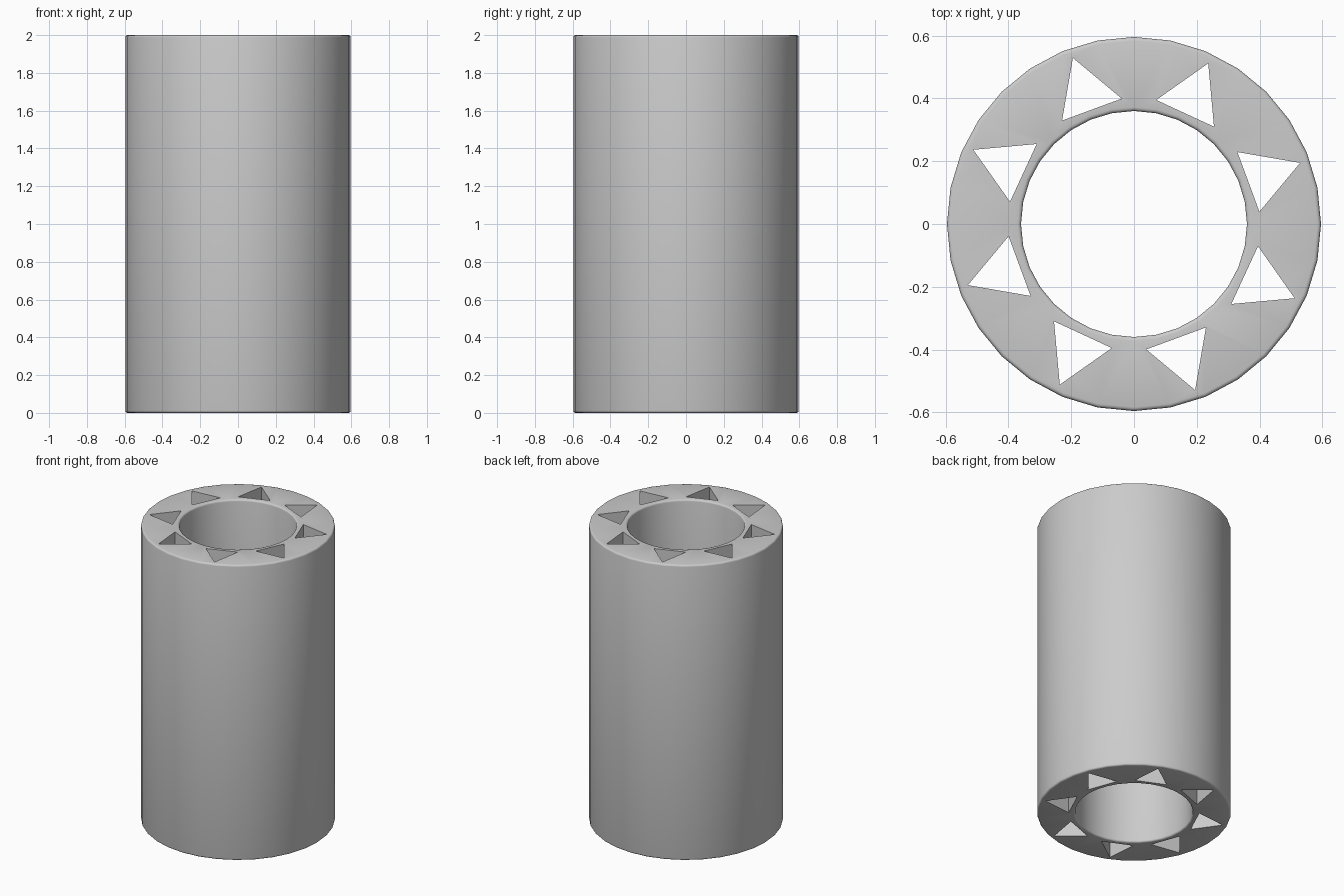
import bpy, bmesh
from math import sin, cos, pi, radians

cube = bpy.data.objects.get("Cube")
if cube:
    bpy.data.objects.remove(cube)

HEIGHT, OUTER, INNER, ROUND = 2.0, 0.596, 0.36, 0.012
SIDES, HOLES = 32, 8


def new_object(name, bm):
    bmesh.ops.recalc_face_normals(bm, faces=bm.faces)
    mesh = bpy.data.meshes.new(name)
    bm.to_mesh(mesh)
    bm.free()
    obj = bpy.data.objects.new(name, mesh)
    bpy.context.collection.objects.link(obj)
    return obj


# Wall cross-section: a tall rectangle with softly rounded corners
corners = [(OUTER - ROUND, HEIGHT - ROUND), (INNER + ROUND, HEIGHT - ROUND),
           (INNER + ROUND, ROUND), (OUTER - ROUND, ROUND)]
section = []
for i, (r, z) in enumerate(corners):
    for step in range(4):
        a = i * pi / 2 + step * pi / 6
        section.append((r + ROUND * cos(a), z + ROUND * sin(a)))

# Tube body: the section swept around the axis
bm = bmesh.new()
rings = []
for s in range(SIDES):
    a = 2 * pi * s / SIDES
    rings.append([bm.verts.new((r * cos(a), r * sin(a), z)) for r, z in section])
n = len(section)
for s in range(SIDES):
    here, there = rings[s], rings[(s + 1) % SIDES]
    for i in range(n):
        j = (i + 1) % n
        bm.faces.new((here[i], there[i], there[j], here[j]))
tube = new_object("tube_body", bm)

# Triangular channels pointing outward, cut through the whole wall
bm = bmesh.new()
for h in range(HOLES):
    a = radians(20.2) + 2 * pi * h / HOLES
    base = []
    for k in range(3):
        b = a + 2 * pi * k / 3
        base.append(bm.verts.new((0.447 * cos(a) + 0.117 * cos(b),
                                  0.447 * sin(a) + 0.117 * sin(b), -0.1)))
    face = bm.faces.new(base)
    moved = bmesh.ops.extrude_face_region(bm, geom=[face])["geom"]
    bmesh.ops.translate(bm, vec=(0, 0, HEIGHT + 0.2),
                        verts=[v for v in moved if isinstance(v, bmesh.types.BMVert)])
cutter = new_object("channel_cutter", bm)
cutter.hide_render = True

# Material
grey = bpy.data.materials.new("light_grey")
grey.use_nodes = True
colour = (0.6, 0.6, 0.6, 1)
grey.diffuse_color = colour
grey.node_tree.nodes["Principled BSDF"].inputs["Base Color"].default_value = colour
tube.data.materials.append(grey)
cutter.data.materials.append(grey)

# Cut the channels, then smooth the round walls
cut = tube.modifiers.new("channels", "BOOLEAN")
cut.operation = "DIFFERENCE"
cut.solver = "EXACT"
cut.object = cutter
bpy.ops.object.select_all(action="DESELECT")
bpy.context.view_layer.objects.active = tube
tube.select_set(True)
bpy.ops.object.modifier_apply(modifier=cut.name)
bpy.data.objects.remove(cutter)
bpy.ops.object.shade_smooth_by_angle(angle=radians(40))
